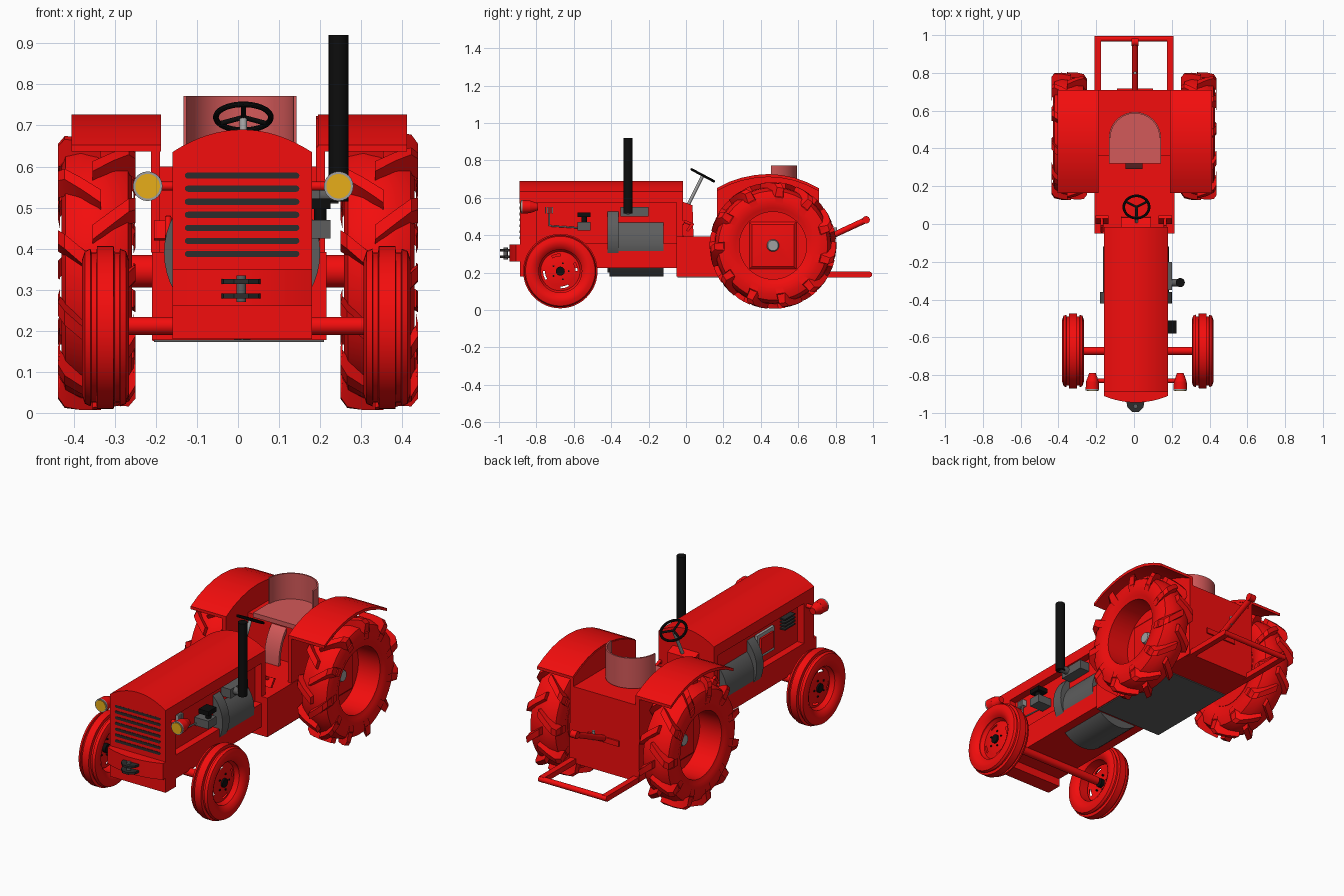
import bpy, bmesh, math
from mathutils import Vector, Matrix
from math import sin, cos, pi

if "Cube" in bpy.data.objects:
    bpy.data.objects.remove(bpy.data.objects["Cube"])


def mat(name, r, g, b):
    m = bpy.data.materials.new(name)
    m.diffuse_color = (r, g, b, 1)
    m.use_nodes = True
    m.node_tree.nodes["Principled BSDF"].inputs["Base Color"].default_value = m.diffuse_color
    return m


RED = mat("red_paint", 0.9, 0.004, 0.004)
PINK = mat("seat_pink", 0.65, 0.1, 0.1)
BLACK = mat("black", 0.004, 0.004, 0.004)
SLOT = mat("slot_black", 0.025, 0.025, 0.025)
DARK = mat("dark_grey", 0.11, 0.11, 0.11)
STEEL = mat("steel", 0.35, 0.35, 0.35)
YELLOW = mat("lamp_yellow", 0.8, 0.42, 0.01)


def finish(name, bm, m):
    bmesh.ops.recalc_face_normals(bm, faces=bm.faces)
    me = bpy.data.meshes.new(name)
    bm.to_mesh(me)
    bm.free()
    ob = bpy.data.objects.new(name, me)
    bpy.context.collection.objects.link(ob)
    me.materials.append(m)
    return ob


def prism(name, pts, axis, a, b, m=RED):
    """Extrude a closed 2D profile along one axis from a to b."""
    put = {'x': lambda p, t: (t, p[0], p[1]), 'y': lambda p, t: (p[0], t, p[1]),
           'z': lambda p, t: (p[0], p[1], t)}[axis]
    bm = bmesh.new()
    lo = [bm.verts.new(put(p, a)) for p in pts]
    hi = [bm.verts.new(put(p, b)) for p in pts]
    bm.faces.new(lo)
    bm.faces.new(hi)
    for i in range(len(pts)):
        j = (i + 1) % len(pts)
        bm.faces.new((lo[i], lo[j], hi[j], hi[i]))
    return finish(name, bm, m)


def box(name, x0, x1, y0, y1, z0, z1, m=RED):
    return prism(name, [(x0, y0), (x1, y0), (x1, y1), (x0, y1)], 'z', z0, z1, m)


def tube(name, p, q, r, m=RED, r2=None, n=24):
    p, q = Vector(p), Vector(q)
    bm = bmesh.new()
    rot = (q - p).to_track_quat('Z', 'Y').to_matrix().to_4x4()
    bmesh.ops.create_cone(bm, cap_ends=True, segments=n, radius1=r, radius2=r if r2 is None else r2,
                          depth=(q - p).length, matrix=Matrix.Translation((p + q) / 2) @ rot)
    return finish(name, bm, m)


def lathe(name, prof, centre, s, m=RED, n=48, closed=True, gap=None, phase=0):
    """Spin (axial, radius) points round the x axis; s = side sign; gap = slotted ring index."""
    bm = bmesh.new()
    cx, cy, cz = centre
    ang = [2 * pi * k / n + phase for k in range(n)]
    rings = [[bm.verts.new((cx + s * a, cy + r * cos(t), cz + r * sin(t))) for t in ang] for a, r in prof]
    for i in range(len(prof) if closed else len(prof) - 1):
        A, B = rings[i], rings[(i + 1) % len(prof)]
        for k in range(n):
            if i == gap and k % 12 < 4:
                continue
            j = (k + 1) % n
            bm.faces.new((A[k], A[j], B[j], B[k]))
    return finish(name, bm, m)


# hood, nose and curved front bumper
CX, HW = 0.01, 0.17
arch = [(CX + HW * t / 8, 0.635 + 0.055 * (1 - (t / 8) ** 2)) for t in range(8, -9, -1)]
prism("hood", [(CX + HW, 0.575)] + arch + [(CX - HW, 0.575)], 'y', -0.89, -0.015)
prism("nose", [(CX + HW, 0.18)] + arch + [(CX - HW, 0.18)], 'y', -0.888, -0.80)
curve = [(CX + HW * t / 8, -0.91 - 0.035 * (1 - (t / 8) ** 2)) for t in range(-8, 9)]
prism("front_bumper", [(CX - HW, -0.88)] + curve + [(CX + HW, -0.88)], 'z', 0.26, 0.35)
for i in range(7):
    z = 0.387 + 0.0318 * i
    cap = [(CX + sg * 0.132 + 0.0075 * cos(a), z + 0.0075 * sin(a))
           for sg, a0 in ((1, -pi / 2), (-1, pi / 2)) for a in [a0 + pi * k / 6 for k in range(7)]]
    prism("grille_slot", cap, 'y', -0.8905, -0.885, SLOT)

# front hitch
for z in (0.285, 0.32):
    jaw = [(-0.04, -0.94), (0.055, -0.94), (0.05, -0.97), (0.025, -0.995), (-0.01, -0.995), (-0.035, -0.97)]
    prism("hitch_jaw", jaw, 'z', z - 0.006, z + 0.006, SLOT)
tube("hitch_pin", (0.008, -0.965, 0.27), (0.008, -0.965, 0.335), 0.012, DARK)

# chassis and engine
box("chassis", -0.16, 0.18, -0.82, -0.04, 0.225, 0.355)
box("engine_block", -0.12, 0.14, -0.81, -0.02, 0.35, 0.58)
tube("engine_drum", (CX, -0.41, 0.352), (CX, -0.12, 0.352), 0.174, DARK, n=48)
tube("drum_flange", (CX, -0.42, 0.39), (CX, -0.36, 0.39), 0.19, DARK, n=48)
box("bulkhead", -0.16, 0.18, -0.05, -0.015, 0.35, 0.58)

# right side fittings
box("manifold", 0.13, 0.20, -0.35, -0.20, 0.50, 0.55, DARK)
tube("exhaust_elbow", (0.19, -0.31, 0.53), (0.245, -0.31, 0.53), 0.02, DARK)
tube("exhaust_pipe", (0.245, -0.31, 0.515), (0.245, -0.31, 0.92), 0.024, BLACK)
box("carburettor", 0.13, 0.225, -0.58, -0.51, 0.425, 0.47, DARK)
tube("carburettor_neck", (0.2, -0.545, 0.47), (0.2, -0.545, 0.5), 0.015, BLACK)
box("carburettor_cap", 0.165, 0.225, -0.58, -0.51, 0.497, 0.522, BLACK)
for k in range(4):
    box("side_vent_fin", 0.14, 0.165, -0.755 + 0.012 * k, -0.748 + 0.012 * k, 0.515, 0.55, STEEL)
for p, q in (((-0.73, 0.515), (-0.73, 0.45)), ((-0.73, 0.45), (-0.58, 0.44))):
    tube("fuel_line", (0.15, *p), (0.15, *q), 0.004, STEEL)

# left side fittings
box("side_cover", -0.135, -0.115, -0.58, -0.43, 0.40, 0.53, STEEL)
box("side_cover_panel", -0.145, -0.13, -0.56, -0.45, 0.42, 0.51)
for k in range(4):
    box("left_vent_fin", -0.15, -0.11, -0.74, -0.65, 0.48 + 0.018 * k, 0.488 + 0.018 * k, SLOT)

# headlights
tube("lamp_bar", (-0.21, -0.83, 0.552), (0.23, -0.83, 0.552), 0.011)
for x in (-0.22, 0.245):
    tube("headlight_back", (x, -0.79, 0.552), (x, -0.835, 0.552), 0.018, RED, 0.034)
    tube("headlight", (x, -0.834, 0.552), (x, -0.875, 0.552), 0.034, RED, 0.036)
    tube("headlight_ring", (x, -0.874, 0.552), (x, -0.882, 0.552), 0.036, STEEL)
    tube("headlight_lens", (x, -0.88, 0.552), (x, -0.885, 0.552), 0.03, YELLOW)

# rear body
box("rear_body", -0.21, 0.215, -0.05, 0.71, 0.178, 0.392)
box("belly_plate", -0.205, 0.21, -0.045, 0.5, 0.173, 0.18, DARK)
box("seat_base", -0.208, 0.212, 0.36, 0.71, 0.38, 0.60)
prism("dashboard", [(-0.02, 0.39), (0.04, 0.39), (0.035, 0.56), (-0.02, 0.58)], 'x', -0.07, 0.09)

# fenders with their inner walls
top = [(0.165, 0.652), (0.23, 0.685), (0.30, 0.708), (0.37, 0.722), (0.44, 0.727), (0.51, 0.722),
       (0.58, 0.708), (0.65, 0.682), (0.71, 0.652)]
under = [(y, z - 0.016) for y, z in reversed(top)]
for s in (-1, 1):
    a, b = sorted((s * 0.19, s * 0.41))
    prism("fender", top + under, 'x', a + 0.005, b + 0.002)
    a, b = sorted((s * 0.19, s * 0.212))
    prism("fender_wall", [(0.165, 0.39)] + [(y, z - 0.004) for y, z in top] + [(0.71, 0.39)], 'x', a, b)

# seat with wrapped backrest and curved support
SX = 0.005
arc = [pi * k / 20 for k in range(21)]
prism("seat_pan", [(SX + 0.137, 0.32)] + [(SX + 0.137 * cos(a), 0.455 + 0.135 * sin(a)) for a in arc]
      + [(SX - 0.137, 0.32)], 'z', 0.605, 0.63, PINK)
ring = [(SX + r * cos(a), 0.455 + r * sin(a)) for r, seq in ((0.138, arc), (0.13, arc[::-1])) for a in seq]
prism("seat_back", ring, 'z', 0.605, 0.772, PINK)
bend = [(r, pi * 0.5 + pi * 0.5 * k / 8) for r, ks in ((0.13, range(9)), (0.115, range(8, -1, -1))) for k in ks]
prism("seat_support", [(0.42 + r * cos(a), 0.39 + 1.65 * r * sin(a)) for r, a in bend], 'x', -0.045, 0.045, PINK)

# steering
tube("steering_column", (0.013, 0.01, 0.56), (0.013, 0.088, 0.715), 0.009, STEEL)
hub, tilt = Vector((0.013, 0.09, 0.72)), Matrix.Rotation(math.radians(-28), 3, 'X')
bpy.ops.mesh.primitive_torus_add(major_radius=0.067, minor_radius=0.007, major_segments=40, minor_segments=10,
                                 location=hub, rotation=(math.radians(-28), 0, 0))
wheel = bpy.context.object
wheel.name = "steering_wheel"
wheel.data.materials.append(BLACK)
for k in range(3):
    a = -pi / 2 + 2 * pi * k / 3
    tube("steering_spoke", hub, hub + tilt @ Vector((0.067 * cos(a), 0.067 * sin(a), 0)), 0.006, BLACK)

# pedals
for x in (-0.17, 0.165):
    path = [(-0.02, 0.39), (-0.04, 0.43), (-0.01, 0.475), (0.025, 0.46)]
    for p, q in zip(path, path[1:]):
        tube("pedal_arm", (x, *p), (x, *q), 0.008)
    prism("pedal_pad", [(0.0, 0.425), (0.012, 0.42), (0.045, 0.46), (0.03, 0.468)], 'x', x - 0.035, x + 0.035)

# rear linkage
for x in (-0.192, 0.192):
    box("lift_arm", x - 0.016, x + 0.016, 0.68, 0.985, 0.175, 0.205)
tube("draw_bar", (-0.208, 0.98, 0.19), (0.208, 0.98, 0.19), 0.015)
tube("top_link", (0.005, 0.70, 0.36), (0.005, 0.955, 0.478), 0.016)
tube("top_link_eye", (-0.013, 0.963, 0.482), (0.023, 0.963, 0.482), 0.02)
box("link_bracket", -0.09, 0.1, 0.70, 0.718, 0.345, 0.375)
tube("link_pin", (0.005, 0.80, 0.39), (0.005, 0.80, 0.44), 0.008, STEEL)

# rear wheels: tyre, chunky slanted lugs, deep-set square dish and hub
half = [(0.078, 0.20), (0.086, 0.22), (0.086, 0.26), (0.076, 0.292), (0.04, 0.309)]
tyre = half + [(0, 0.313)] + [(-a, r) for a, r in reversed(half)] + [(-0.072, 0.18), (0.072, 0.18)]
lug = [(-0.01, 0.312, 0.0), (0.04, 0.311, 0.12), (0.078, 0.306, 0.22), (0.094, 0.285, 0.27), (0.09, 0.25, 0.29)]
LUGS = 11
for s in (-1, 1):
    cx, cy, cz = c = (s * 0.344, 0.465, 0.345)
    lathe("rear_tyre", tyre, c, s)
    bm = bmesh.new()
    for k in range(LUGS * 2):
        side, base = (1, -1)[k % 2], pi * k / LUGS
        rows = []
        for a, r, t in lug:
            row = []
            for dr, w in ((-0.025, -0.085), (0.027, -0.055), (0.027, 0.055), (-0.025, 0.085)):
                th = base - t + w
                row.append(bm.verts.new((cx + side * a, cy + (r + dr) * cos(th), cz + (r + dr) * sin(th))))
            rows.append(row)
        bm.faces.new(rows[0])
        bm.faces.new(rows[-1])
        for A, B in zip(rows, rows[1:]):
            for i in range(4):
                bm.faces.new((A[i], A[(i + 1) % 4], B[(i + 1) % 4], B[i]))
    finish("rear_tyre_lugs", bm, RED)
    lathe("rear_rim_disc", [(-0.06, 0.182), (-0.06, 0.01), (-0.075, 0.01), (-0.075, 0.182)], c, s)
    lathe("rear_dish", [(-0.061, 0.178), (-0.05, 0.16), (-0.04, 0.05), (-0.04, 0.002)], c, s, n=4,
          closed=False, phase=pi / 4)
    tube("rear_hub", (cx - s * 0.06, cy, cz), (cx - s * 0.025, cy, cz), 0.04, STEEL, 0.028)
    tube("rear_axle", (s * 0.2, cy, cz), (cx - s * 0.06, cy, cz), 0.04)

# front wheels: ribbed tyre, slotted disc, black hub
half = [(0.045, 0.125), (0.056, 0.145), (0.057, 0.165), (0.05, 0.186), (0.036, 0.192), (0.034, 0.183),
        (0.022, 0.183), (0.02, 0.199)]
tyre = half + [(-a, r) for a, r in reversed(half)] + [(-0.035, 0.115), (0.035, 0.115)]
disc = [(0.03, 0.117), (0.01, 0.105), (0.012, 0.092), (0.014, 0.082), (0.02, 0.05), (0.02, 0.002)]
tube("front_axle", (-0.31, -0.672, 0.212), (0.35, -0.672, 0.212), 0.022)
for s in (-1, 1):
    c = (0.02 + s * 0.343, -0.672, 0.208)
    lathe("front_tyre", tyre, c, s)
    lathe("front_rim_disc", disc, c, s, closed=False, gap=2)
    tube("front_hub", c, (c[0] + s * 0.03, c[1], c[2]), 0.024, BLACK)
    for k in range(5):
        y, z = c[1] + 0.045 * cos(2 * pi * k / 5), c[2] + 0.045 * sin(2 * pi * k / 5)
        tube("wheel_bolt", (c[0] + s * 0.01, y, z), (c[0] + s * 0.025, y, z), 0.005, BLACK, n=8)

# shading
bpy.ops.object.select_all(action='SELECT')
bpy.context.view_layer.objects.active = wheel
bpy.ops.object.shade_smooth_by_angle(angle=math.radians(32))
